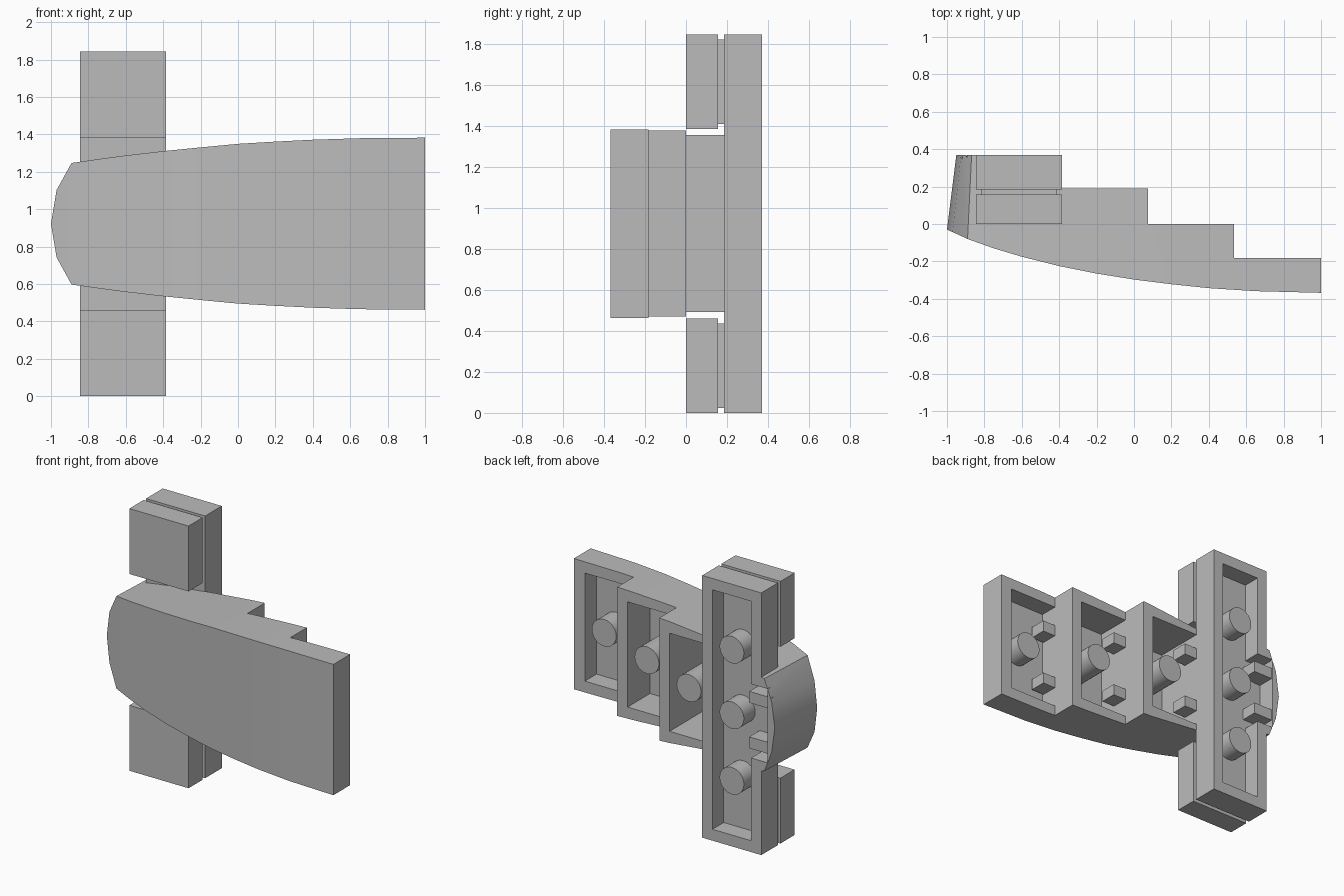
import bpy, bmesh, math
from mathutils import Matrix

if "Cube" in bpy.data.objects:
    bpy.data.objects.remove(bpy.data.objects["Cube"], do_unlink=True)

grey = bpy.data.materials.new("light_grey")
grey.use_nodes = True
grey.diffuse_color = (0.5, 0.5, 0.5, 1)
grey.node_tree.nodes["Principled BSDF"].inputs["Base Color"].default_value = (0.5, 0.5, 0.5, 1)

ZC = 0.922                                   # mid height of the wing
COL = (-0.845, -0.385)                       # x range of the upright column


def finish(name, bm):
    bmesh.ops.recalc_face_normals(bm, faces=bm.faces[:])
    me = bpy.data.meshes.new(name)
    bm.to_mesh(me)
    bm.free()
    me.materials.append(grey)
    ob = bpy.data.objects.new(name, me)
    bpy.context.collection.objects.link(ob)
    return ob


def box(name, x, y, z):
    bm = bmesh.new()
    bmesh.ops.create_cube(bm, size=1)
    for v in bm.verts:
        v.co = [r[0] + (c + 0.5) * (r[1] - r[0]) for c, r in zip(v.co, (x, y, z))]
    return finish(name, bm)


def peg(name, x, z, y0, y1, radius=0.095):
    bm = bmesh.new()
    bmesh.ops.create_cone(bm, cap_ends=True, segments=24, radius1=radius, radius2=radius,
                          depth=y1 - y0,
                          matrix=Matrix.Translation((x, (y0 + y1) / 2, z))
                          @ Matrix.Rotation(math.pi / 2, 4, 'X'))
    return finish(name, bm)


def cut(ob, x, y, z):
    """Subtract a box from an object and bake the result."""
    cutter = box("cutter", x, y, z)
    cutter.hide_render = True
    mod = ob.modifiers.new("cut", 'BOOLEAN')
    mod.operation, mod.solver, mod.object = 'DIFFERENCE', 'EXACT', cutter
    dg = bpy.context.evaluated_depsgraph_get()
    dg.update()
    me = bpy.data.meshes.new_from_object(ob.evaluated_get(dg))
    ob.modifiers.clear()
    ob.data = me
    bpy.data.objects.remove(cutter, do_unlink=True)


# Wing shell: (x, front y, half height, x at the back edge)
stations = [(-0.97, -0.043, 0.18, -0.925), (-0.89, -0.08, 0.325, -0.868),
            (-0.75, -0.13, 0.345, -0.75), (-0.6, -0.175, 0.365, -0.6),
            (-0.4, -0.225, 0.388, -0.4), (-0.2, -0.265, 0.408, -0.2),
            (0, -0.297, 0.427, 0), (0.2, -0.322, 0.439, 0.2),
            (0.4, -0.343, 0.449, 0.4), (0.65, -0.359, 0.457, 0.65),
            (1, -0.368, 0.46, 1)]
bm = bmesh.new()
tip = [bm.verts.new((-1, -0.03, ZC)), bm.verts.new((-0.95, 0.37, ZC))]
rows = []
for x, yf, h, xb in stations:
    rows.append([bm.verts.new(p) for p in ((x, yf, ZC + h), (x, yf, ZC - h),
                                           (xb, 0.37, ZC + h), (xb, 0.37, ZC - h))])
a = rows[0]
bm.faces.new((tip[0], a[0], a[1]))
bm.faces.new((tip[1], a[3], a[2]))
bm.faces.new((tip[0], tip[1], a[2], a[0]))
bm.faces.new((tip[0], a[1], a[3], tip[1]))
for a, b in zip(rows, rows[1:]):
    for i, j in ((0, 1), (1, 3), (3, 2), (2, 0)):
        bm.faces.new((a[i], b[i], b[j], a[j]))
bm.faces.new([rows[-1][i] for i in (0, 2, 3, 1)])
wing = finish("wing_shell", bm)

# Staircase on the back, then a hollow under each step
cut(wing, (COL[0], 2), (0.19, 1), (-1, 3))
cut(wing, (0.075, 2), (0, 1), (-1, 3))
cut(wing, (0.535, 2), (-0.182, 1), (-1, 3))
steps = [(0.535, -0.182, 0.13, 0.38), (0.075, 0.0, 0.25, 0.37), (-0.385, 0.19, 0.36, 0.345)]
for n, (x, y, depth, h) in enumerate(steps, 1):
    cut(wing, (x, x + 0.38), (y - depth, y + 0.1), (ZC - h, ZC + h))
    peg(f"step_peg_{n}", x + 0.23, ZC, y - depth - 0.01, y)
    for side, s in (("upper", 1), ("lower", -1)):
        z = ZC + s * 0.2
        box(f"{side}_bracket_{n}", (x - 0.01, x + 0.1), (y - 0.12, y - 0.001),
            (z - 0.04, z + 0.04))

# Hollow behind the rounded nose
cut(wing, (-0.895, -0.8), (0.24, 0.5), (ZC - 0.26, ZC + 0.26))

# Upright column with a long recess, open towards the nose
column = box("column_back_plate", COL, (0.185, 0.37), (0, 1.844))
cut(column, (COL[0] + 0.08, COL[1] - 0.08), (0.245, 0.5), (0.08, 1.764))
cut(column, (COL[0] - 0.1, COL[0] + 0.1), (0.245, 0.5), (ZC - 0.26, ZC + 0.26))
for n in (-1, 0, 1):
    peg(f"column_peg_{n + 2}", -0.615, ZC + n * 0.461, 0.235, 0.37)
for side, s in (("upper", 1), ("lower", -1)):
    z = ZC + s * 0.16
    box(f"{side}_nose_rib", (-0.92, -0.745), (0.235, 0.362), (z - 0.04, z + 0.04))

# Front blocks at the column ends, on inset spacers
for side, z0 in (("lower", 0), ("upper", 1.384)):
    box(f"{side}_front_block", COL, (0, 0.157), (z0, z0 + 0.46))
    box(f"{side}_spacer", (COL[0] + 0.03, COL[1] - 0.03), (0.15, 0.19),
        (z0 + 0.025, z0 + 0.435))

# Smooth the curved surfaces, keep the edges sharp
bpy.ops.object.select_all(action='DESELECT')
for ob in bpy.context.collection.objects:
    if ob.type == 'MESH':
        ob.select_set(True)
        bpy.context.view_layer.objects.active = ob
bpy.ops.object.shade_smooth_by_angle(angle=math.radians(25))
